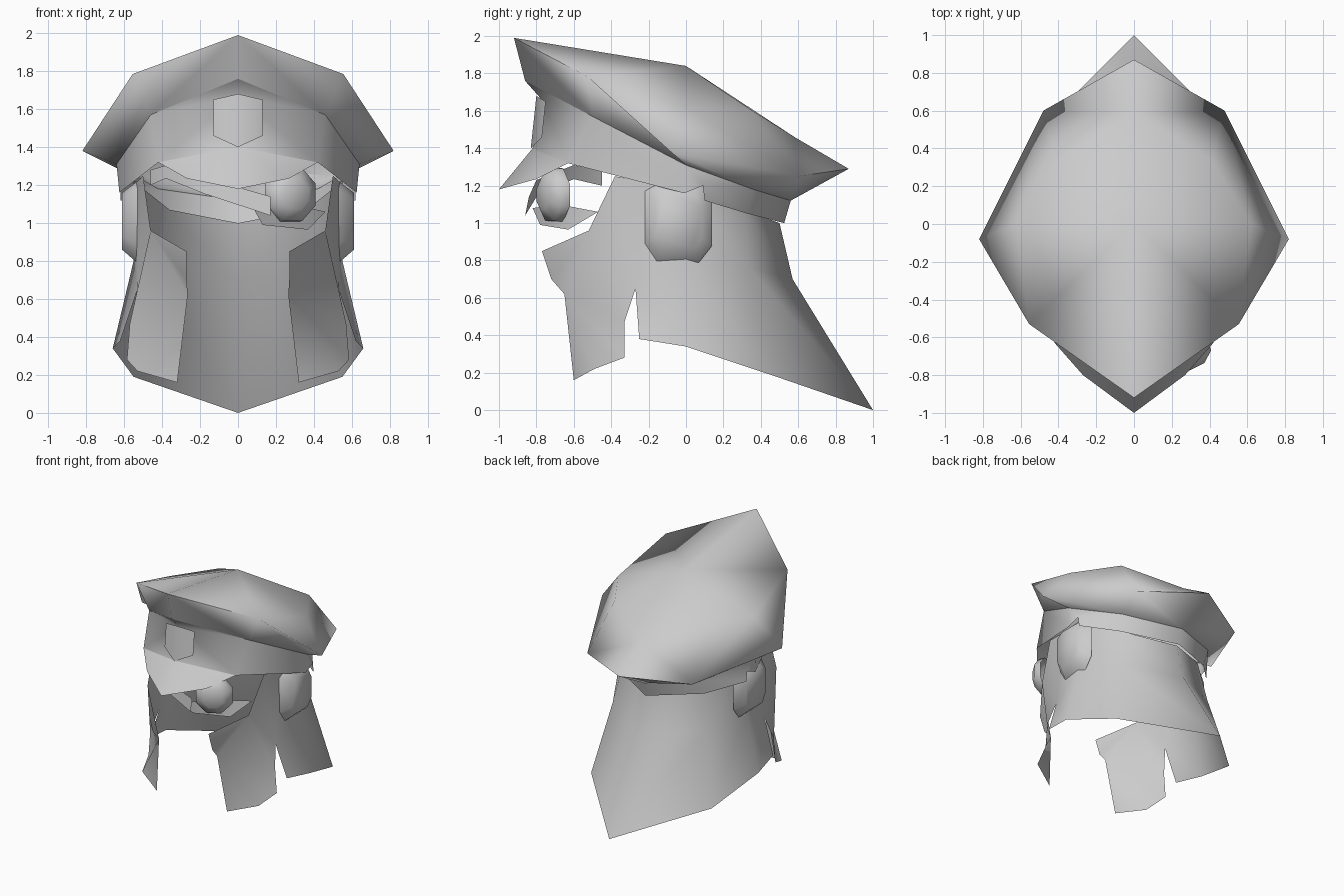
import bpy, bmesh, math
from mathutils import Vector

old = bpy.data.objects.get("Cube")
if old:
    bpy.data.objects.remove(old, do_unlink=True)

grey = bpy.data.materials.new("plain grey")
grey.use_nodes = True
grey.diffuse_color = (0.6, 0.6, 0.6, 1)
grey.node_tree.nodes["Principled BSDF"].inputs["Base Color"].default_value = (0.6, 0.6, 0.6, 1)


def finish(name, bm, mirror=True, centre=(0, 0, 1), angle=75):
    """Orient faces away from centre, make the object, mirror and smooth it."""
    bmesh.ops.recalc_face_normals(bm, faces=bm.faces)
    c = Vector(centre)
    if sum((f.calc_center_median() - c).dot(f.normal) * f.calc_area() for f in bm.faces) < 0:
        bmesh.ops.reverse_faces(bm, faces=bm.faces)
    me = bpy.data.meshes.new(name)
    bm.to_mesh(me)
    bm.free()
    me.materials.append(grey)
    ob = bpy.data.objects.new(name, me)
    bpy.context.collection.objects.link(ob)
    if mirror:
        mod = ob.modifiers.new("Mirror", 'MIRROR')
        mod.use_clip = True
    bpy.ops.object.select_all(action='DESELECT')
    ob.select_set(True)
    bpy.context.view_layer.objects.active = ob
    bpy.ops.object.shade_smooth_by_angle(angle=math.radians(angle))


def sheet(name, points, faces, **kw):
    """Part from named corner points; each face is a string of point letters."""
    bm = bmesh.new()
    v = {k: bm.verts.new(p) for k, p in points.items()}
    for f in faces.split():
        bm.faces.new([v[k] for k in f])
    finish(name, bm, **kw)


def loft(name, rows, closed=False, cap=False, **kw):
    """Quads between rows of equal length, with an optional face on the last row."""
    bm = bmesh.new()
    vs = [[bm.verts.new(p) for p in r] for r in rows]
    n = len(rows[0])
    for a, b in zip(vs, vs[1:]):
        for i in range(n if closed else n - 1):
            j = (i + 1) % n
            bm.faces.new((a[i], a[j], b[j], b[i]))
    if cap:
        bm.faces.new(vs[-1])
    finish(name, bm, **kw)


# Slanted crown: gently domed top panel, drooping rim, and underside down to the band
sheet("cap_crown", {
    "A": (0, -.92, 1.99), "B": (.555, -.53, 1.785), "C": (.82, -.08, 1.38),
    "D": (.48, .6, 1.25), "E": (0, .87, 1.29), "T": (0, 0, 1.84),
    "S": (.62, 0, 1.62), "N": (.41, .34, 1.61), "M": (0, .58, 1.46),
    "a": (0, -.86, 1.76), "b": (.46, -.5, 1.57), "c": (.64, 0, 1.31),
    "d": (.42, .36, 1.18), "e": (0, .56, 1.12)},
    "ABT BST SNT TNM BCS CDS SDN NDM MDE ABba BCcb CDdc DEed", centre=(0, 0, 1.5), angle=100)

# Cap band with a small step at the side
sheet("cap_band", {
    "a": (0, -.86, 1.76), "m": (0, -.78, 1.67), "b": (.46, -.5, 1.57), "c": (.64, 0, 1.31),
    "d": (.42, .36, 1.18), "e": (0, .56, 1.12),
    "A": (0, -.82, 1.4), "B": (.42, -.63, 1.32), "C": (.625, -.01, 1.16),
    "P": (.62, .09, 1.2), "Q": (.62, .1, 1.12), "D": (.4, .33, 1.05), "E": (0, .525, 1.0)},
    "amb mABb bBCc cCP cPQDd dDEe", centre=(0, 0, 1.3))

# Peaked visor
sheet("visor", {
    "A": (0, -.82, 1.4), "B": (.42, -.63, 1.32), "T": (0, -1.0, 1.18), "S": (.27, -.8, 1.235)},
    "ATS ASB", centre=(0, -.6, 1.1))

# Folded badge plate on the band
sheet("badge_plate", {
    "A": (0, -.80, 1.68), "B": (.13, -.75, 1.65), "C": (.13, -.77, 1.46), "D": (0, -.83, 1.4)},
    "ABCD", centre=(0, 0, 1.5))

# Neck cloth: front cheek flap, slit, side and long pointed back
sheet("neck_cloth", {
    "a": (.5, -.38, 1.25), "b": (.53, -.2, 1.22), "c": (.55, 0, 1.22),
    "d": (.36, .31, 1.07), "e": (0, .5, 1.0),
    "f": (.46, -.52, .96), "g": (.27, -.77, .85), "u": (.27, -.72, .7), "h": (.265, -.65, .62),
    "i": (.32, -.6, .16), "j": (.53, -.49, .22), "k": (.585, -.33, .28),
    "l": (.57, -.33, .47), "m": (.53, -.27, .65), "n": (.62, -.25, .38),
    "o": (.66, 0, .34), "p": (.55, .45, .19), "q": (0, 1.0, 0),
    "r": (.55, 0, .8), "s": (.43, .34, .76), "t": (0, .57, .7)},
    "abmf fmlh fhu fug hlkj hji bcrm mron cdsr dets rspo stqp", centre=(0, 0, .7))

# Padded ear covers: outline stepped outward and narrowed at the face
ear = [(-.22, 1.17), (-.22, .89), (-.16, .79), (.07, .79), (.14, .88), (.14, 1.12),
       (.08, 1.22), (-.14, 1.22)]


def ear_row(x, s):
    return [(x, -.04 + (y + .04) * s, 1.02 + (z - 1.02) * s) for y, z in ear]


loft("ear_cover", [ear_row(.53, 1), ear_row(.61, .7)],
     closed=True, cap=True, centre=(.5, -.04, 1.0), angle=60)

# Low plate wrapping under the left eye
sheet("eye_plate", {
    "a": (.08, -.82, 1.08), "b": (.13, -.78, .99), "c": (.37, -.63, .965), "d": (.46, -.47, 1.06),
    "h": (.29, -.68, 1.1)},
    "abh bch cdh", mirror=False, centre=(0, 0, 1.1))

# Shallow domed eye lens
axis = Vector((.45, -.89, 0)).normalized()
side = Vector((.89, .45, 0)).normalized()
mid = Vector((.28, -.71, 1.15))
rows = []
for depth, r in ((-.03, .155), (.02, .15), (.065, .08)):
    rows.append([mid + axis * depth + side * (r * .97 * math.cos(t)) + Vector((0, 0, r * math.sin(t)))
                 for t in (math.pi * (k + .5) / 4 for k in range(8))])
loft("eye_lens", rows, closed=True, cap=True, mirror=False, centre=mid, angle=70)

# Diagonal strap across the face, continuing to the right temple
top = [(.17, -.84, 1.14), (-.14, -.80, 1.23), (-.36, -.6, 1.31), (-.46, -.45, 1.28)]
low = [(.17, -.86, 1.04), (-.18, -.79, 1.155), (-.38, -.6, 1.235), (-.46, -.45, 1.2)]
loft("eye_strap", [top, low], mirror=False, centre=(0, 0, 1.15))
